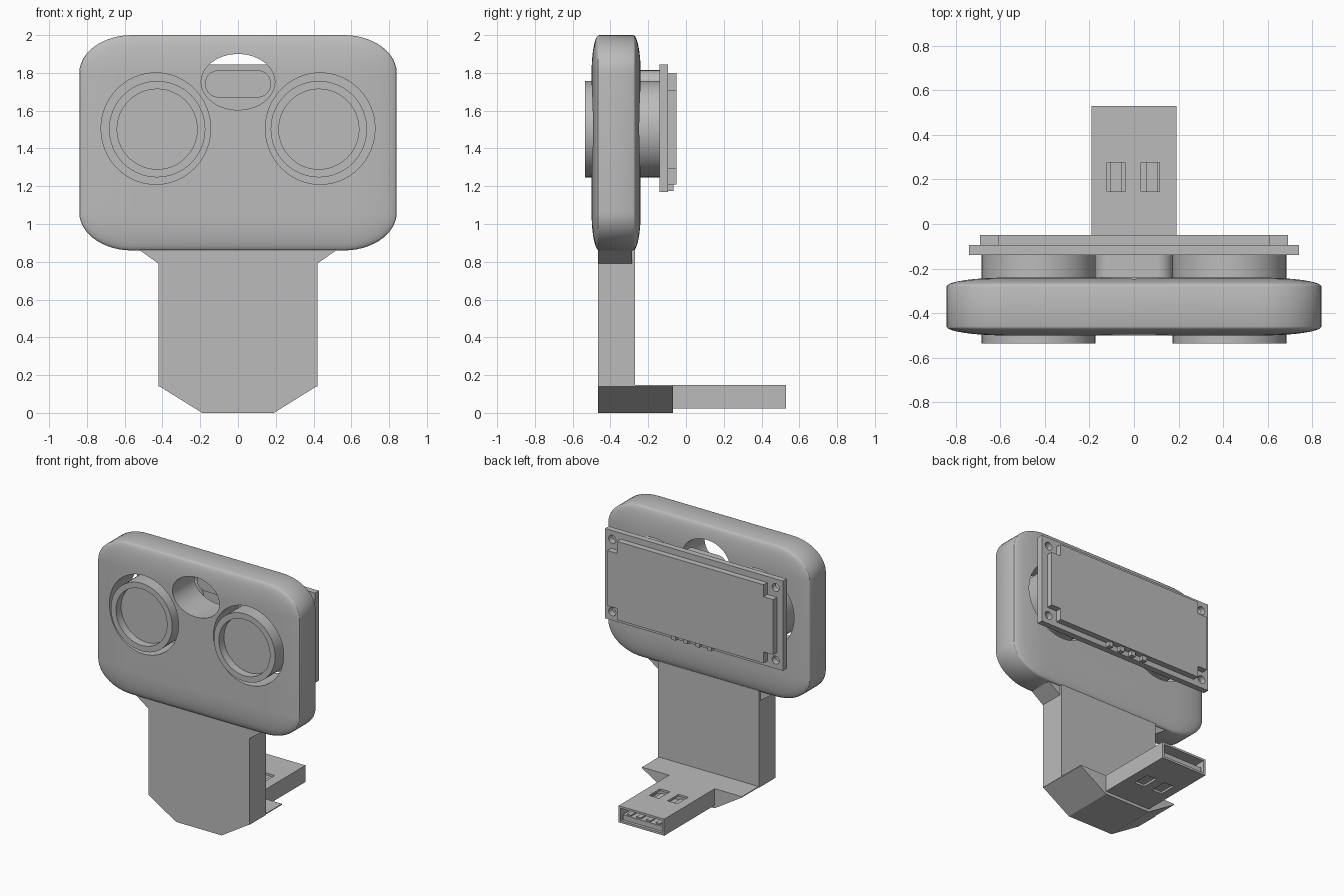
import bpy, bmesh
from math import sin, cos, pi

cube = bpy.data.objects.get("Cube")
if cube:
    bpy.data.objects.remove(cube)

grey = bpy.data.materials.new("plain_grey")
grey.use_nodes = True
grey.diffuse_color = (0.5, 0.5, 0.5, 1)
grey.node_tree.nodes["Principled BSDF"].inputs["Base Color"].default_value = (0.5, 0.5, 0.5, 1)


def loft(name, loops, smooth=False):
    """Skin a list of equal-length point loops and cap both ends."""
    bm = bmesh.new()
    rings = [[bm.verts.new(p) for p in loop] for loop in loops]
    n = len(rings[0])
    for a, b in zip(rings, rings[1:]):
        for i in range(n):
            j = (i + 1) % n
            bm.faces.new((a[i], a[j], b[j], b[i]))
    bm.faces.new(rings[0])
    bm.faces.new(rings[-1])
    bmesh.ops.recalc_face_normals(bm, faces=bm.faces)
    mesh = bpy.data.meshes.new(name)
    bm.to_mesh(mesh)
    bm.free()
    mesh.materials.append(grey)
    ob = bpy.data.objects.new(name, mesh)
    bpy.context.collection.objects.link(ob)
    if smooth:
        shade(ob)
    return ob


def shade(ob):
    bpy.ops.object.select_all(action='DESELECT')
    ob.select_set(True)
    bpy.context.view_layer.objects.active = ob
    bpy.ops.object.shade_smooth_by_angle(angle=pi / 6)


def prism(name, outline, y0, y1, smooth=False):
    """Extrude an x-z outline along y."""
    return loft(name, [[(x, y, z) for x, z in outline] for y in (y0, y1)], smooth)


def box(name, x0, x1, y0, y1, z0, z1):
    return prism(name, [(x0, z0), (x1, z0), (x1, z1), (x0, z1)], y0, y1)


def rounded(hx, hz, rx, rz, cx=0, cz=0, n=14):
    """Rectangle outline with elliptical corners."""
    pts = []
    for q, (sx, sz) in enumerate(((1, 1), (-1, 1), (-1, -1), (1, -1))):
        for i in range(n):
            a = (q + i / (n - 1)) * pi / 2
            pts.append((cx + sx * (hx - rx) + rx * cos(a), cz + sz * (hz - rz) + rz * sin(a)))
    return pts


def ellipse(rx, rz, cx, cz, n=64):
    return [(cx + rx * cos(2 * pi * i / n), cz + rz * sin(2 * pi * i / n)) for i in range(n)]


def cut(ob, cutters):
    """Subtract the cutters and apply the result."""
    for c in cutters:
        m = ob.modifiers.new("cut", 'BOOLEAN')
        m.operation, m.solver, m.object = 'DIFFERENCE', 'EXACT', c
    dg = bpy.context.evaluated_depsgraph_get()
    mesh = bpy.data.meshes.new_from_object(ob.evaluated_get(dg))
    ob.modifiers.clear()
    ob.data = mesh
    for c in cutters:
        bpy.data.objects.remove(c)


# Pillow-edged case
loops = []
steps = 10
for side, y_edge in ((-1, -0.46), (1, -0.28)):
    for i in range(steps + 1):
        a = pi / 2 * (i / steps if side > 0 else 1 - i / steps)
        s = max(cos(a), 0.02)
        outline = rounded(0.56 + 0.28 * s, 0.37 + 0.2 * s, 0.28 * s, 0.2 * s, 0, 1.43)
        loops.append([(x, y_edge + side * 0.04 * sin(a), z) for x, z in outline])
case = loft("case", loops)
holes = [prism("eye_cutter", ellipse(0.29, 0.295, s * 0.435, 1.505), -0.7, 0) for s in (-1, 1)]
holes.append(prism("slot_cutter", ellipse(0.195, 0.148, 0, 1.752), -0.7, 0))
cut(case, holes)
shade(case)

# Sensor barrels with recessed faces
for side, label in ((1, "left"), (-1, "right")):
    cx = side * 0.428
    rings = [(0.255, -0.14), (0.255, -0.535), (0.212, -0.535), (0.212, -0.475)]
    loft(label + "_sensor_barrel",
         [[(x, y, z) for x, z in ellipse(r, r, cx, 1.502)] for r, y in rings], True)

# Oscillator can between the barrels
prism("oscillator_can", rounded(0.175, 0.072, 0.072, 0.072, 0, 1.742), -0.24, -0.14, True)

# Circuit board with corner mounting holes
board = box("circuit_board", -0.74, 0.74, -0.14, -0.095, 1.17, 1.845)
cut(board, [prism("screw_cutter", ellipse(0.03, 0.03, x, z, 24), -0.3, 0.1)
            for x in (-0.68, 0.68) for z in (1.235, 1.78)])
shade(board)

# Back plate with notched corners
quarter = [(0.69, 1.71), (0.61, 1.71), (0.61, 1.8)]
low = [(0.61, 1.21), (0.61, 1.295), (0.69, 1.295)]
right_half = low + quarter
prism("back_plate", right_half + [(-x, z) for x, z in reversed(right_half)], -0.095, -0.05)

# Header pins
for i in range(4):
    x = -0.15 + i * 0.1
    box("header_pin_%d" % (i + 1), x - 0.018, x + 0.018, -0.1, -0.065, 1.175, 1.215)

# Neck with flared shoulders, and chamfered foot
box("neck", -0.42, 0.42, -0.465, -0.27, 0.14, 0.9)
prism("shoulders", [(-0.42, 0.79), (0.42, 0.79), (0.54, 0.875), (-0.54, 0.875)], -0.465, -0.285)
prism("foot", [(-0.19, 0), (0.19, 0), (0.415, 0.14), (0.415, 0.147),
               (-0.415, 0.147), (-0.415, 0.14)], -0.465, -0.07)

# Plug shell, hollow at the tip, with latch windows above and below
shell = box("plug_shell", -0.19, 0.19, -0.1, 0.53, 0.022, 0.147)
cutters = [box("cavity_cutter", -0.172, 0.172, 0.1, 0.6, 0.038, 0.131)]
cutters += [box("window_cutter", x - 0.041, x + 0.041, 0.145, 0.275, -0.1, 0.3)
            for x in (-0.08, 0.073)]
cut(shell, cutters)

# Contact tongue
box("plug_tongue", -0.165, 0.165, 0.09, 0.515, 0.042, 0.08)
for i in range(4):
    x = -0.12 + i * 0.08
    box("contact_%d" % (i + 1), x - 0.018, x + 0.018, 0.09, 0.505, 0.079, 0.09)
